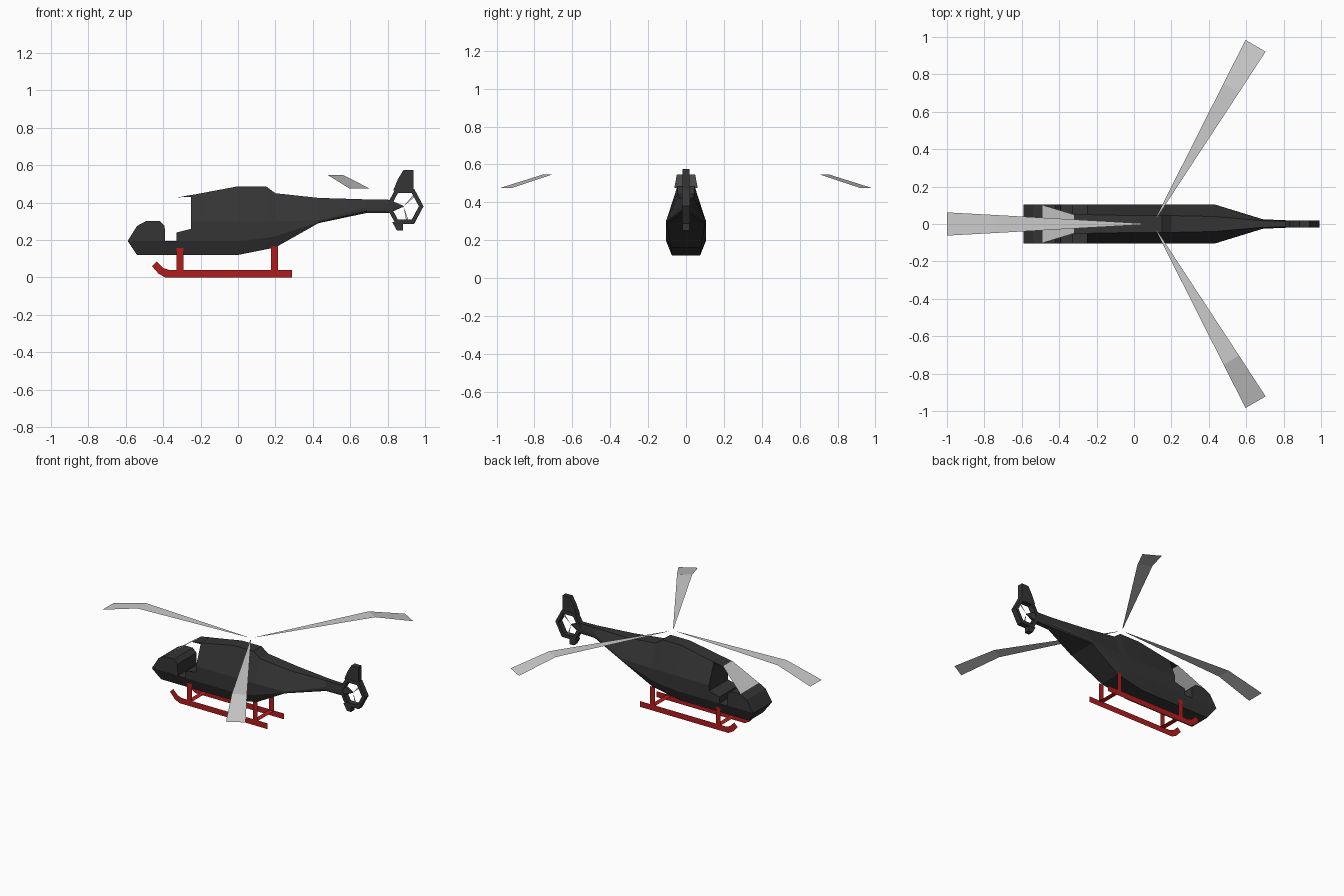
import bpy, bmesh, math

if "Cube" in bpy.data.objects:
    bpy.data.objects.remove(bpy.data.objects["Cube"])


def material(name, color):
    m = bpy.data.materials.new(name)
    m.diffuse_color = (*color, 1)
    m.use_nodes = True
    m.node_tree.nodes["Principled BSDF"].inputs["Base Color"].default_value = m.diffuse_color
    return m


DARK = material("dark_paint", (0.035, 0.035, 0.036))
RED = material("red_paint", (0.45, 0.012, 0.012))


def build(name, verts, faces, mat=None):
    bm = bmesh.new()
    vs = [bm.verts.new(v) for v in verts]
    for f in faces:
        bm.faces.new([vs[i] for i in f])
    bmesh.ops.recalc_face_normals(bm, faces=bm.faces)
    me = bpy.data.meshes.new(name)
    bm.to_mesh(me)
    bm.free()
    ob = bpy.data.objects.new(name, me)
    bpy.context.collection.objects.link(ob)
    if mat:
        me.materials.append(mat)
    return ob


def prism(name, pts, mat, width=None):
    """Side profile of (x, z[, half width]) carried across the y axis."""
    n = len(pts)
    verts = [(p[0], s * (width or p[2]), p[1]) for s in (-1, 1) for p in pts]
    faces = [range(n), range(n, 2 * n)]
    faces += [(i, (i + 1) % n, n + (i + 1) % n, n + i) for i in range(n)]
    return build(name, verts, faces, mat)


def loft(name, sections, mat):
    """Eight-sided hull: x, bottom z/width, lower and upper side z, side width, top z/width."""
    verts, faces = [], []
    for x, zb, wb, zl, zm, wm, zt, wt in sections:
        half = [(wb, zb), (wm, zl), (wm, zm), (wt, zt)]
        verts += [(x, y, z) for y, z in half]
        verts += [(x, -y, z) for y, z in reversed(half)]
    for s in range(len(sections) - 1):
        for i in range(8):
            a, b = s * 8 + i, s * 8 + (i + 1) % 8
            faces.append((a, b, b + 8, a + 8))
    faces += [range(8), range(len(verts) - 8, len(verts))]
    return build(name, verts, faces, mat)


# Cabin and tail boom
loft("fuselage", [
    (-0.25, .12, .075, .195, .30, .105, .44, .050),
    (0.00, .12, .075, .195, .30, .105, .487, .045),
    (0.15, .15, .078, .21, .30, .105, .487, .045),
    (0.20, .16, .080, .22, .30, .105, .45, .045),
    (0.43, .29, .100, .295, .305, .105, .425, .040),
    (0.69, .345, .018, .355, .375, .025, .417, .018),
    (0.81, .345, .015, .355, .375, .020, .415, .015),
    (0.885, .378, .002, .379, .381, .003, .382, .002)], DARK)

# Nose with open side windows
prism("lower_nose", [(-.54, .12, .075), (-.25, .12, .075),
                     (-.25, .195, .105), (-.59, .195, .105)], DARK)
prism("upper_nose", [(-.59, .195), (-.39, .195), (-.392, .275), (-.42, .302),
                     (-.49, .302), (-.54, .275)], DARK, .104)
prism("door_sill", [(-.33, .195), (-.25, .195), (-.25, .26), (-.33, .24)], DARK, .105)
prism("roof_visor", [(-.32, .428), (-.25, .431), (-.25, .441)], DARK, .05)
build("windscreen", [(-.49, -.102, .302), (-.49, .102, .302),
                     (-.32, .05, .43), (-.32, -.05, .43)], [(0, 1, 2, 3)])

# Tail fan shroud and fins
verts = []
for y in (-.02, .02):
    for r in (.1, .075):
        verts += [(.892 + r * math.cos(k * math.pi / 3), y,
                   .38 + r * 1.08 * math.sin(k * math.pi / 3)) for k in range(6)]
faces = []
for k in range(6):
    j = (k + 1) % 6
    for a, b in ((0, 6), (12, 18), (0, 12), (6, 18)):
        faces.append((a + k, a + j, b + j, b + k))
build("tail_fan_shroud", verts, faces, DARK)
prism("tail_fin", [(.83, .465), (.855, .525), (.885, .575), (.938, .575), (.938, .47)],
      DARK, .018)
prism("lower_fin", [(.825, .295), (.85, .25), (.882, .25), (.882, .295)], DARK, .018)

# Main rotor: three drooping tapered blades
for k in range(3):
    blade = build(f"rotor_blade_{k + 1}",
                  [(.03, -.002, 0), (.84, -.048, 0), (1.1, -.062, -.073),
                   (1.1, .062, -.073), (.84, .048, 0), (.03, .002, 0)],
                  [(0, 1, 4, 5), (1, 2, 3, 4)])
    blade.location = (.1, 0, .548)
    blade.rotation_euler.z = math.radians(60 + 120 * k)

# Tail rotor: three thin blades inside the shroud
for k in range(3):
    blade = build(f"tail_blade_{k + 1}", [(0, 0, 0), (.075, 0, -.006), (.075, 0, .006)],
                  [(0, 1, 2)])
    blade.location = (.885, 0, .38)
    blade.rotation_euler.y = -math.radians(45 + 120 * k)

# Landing gear: flat skids, posts and cross bars
for side, y in (("right", -.09), ("left", .09)):
    runner = [(.29, 0, .04), (-.375, 0, .04), (-.435, .065, .085), (-.46, .065, .065)]
    lower = [(.29, 0), (-.39, 0), (-.425, .02), (-.46, .06)]
    upper = [(.29, .04), (-.37, .04), (-.40, .05), (-.435, .085)]
    build(f"{side}_skid", [(x, y, z) for x, z in lower + upper],
          [(i, i + 1, i + 5, i + 4) for i in range(3)], RED)
    for place, x in (("front", -.31), ("rear", .195)):
        build(f"{side}_{place}_post",
              [(x - .018, y, .03), (x + .018, y, .03), (x + .018, y, .165), (x - .018, y, .165)],
              [(0, 1, 2, 3)], RED)
for place, x in (("front", -.31), ("rear", .195)):
    build(f"{place}_cross_bar",
          [(x - .018, -.09, .035), (x + .018, -.09, .035),
           (x + .018, .09, .035), (x - .018, .09, .035)], [(0, 1, 2, 3)], RED)
